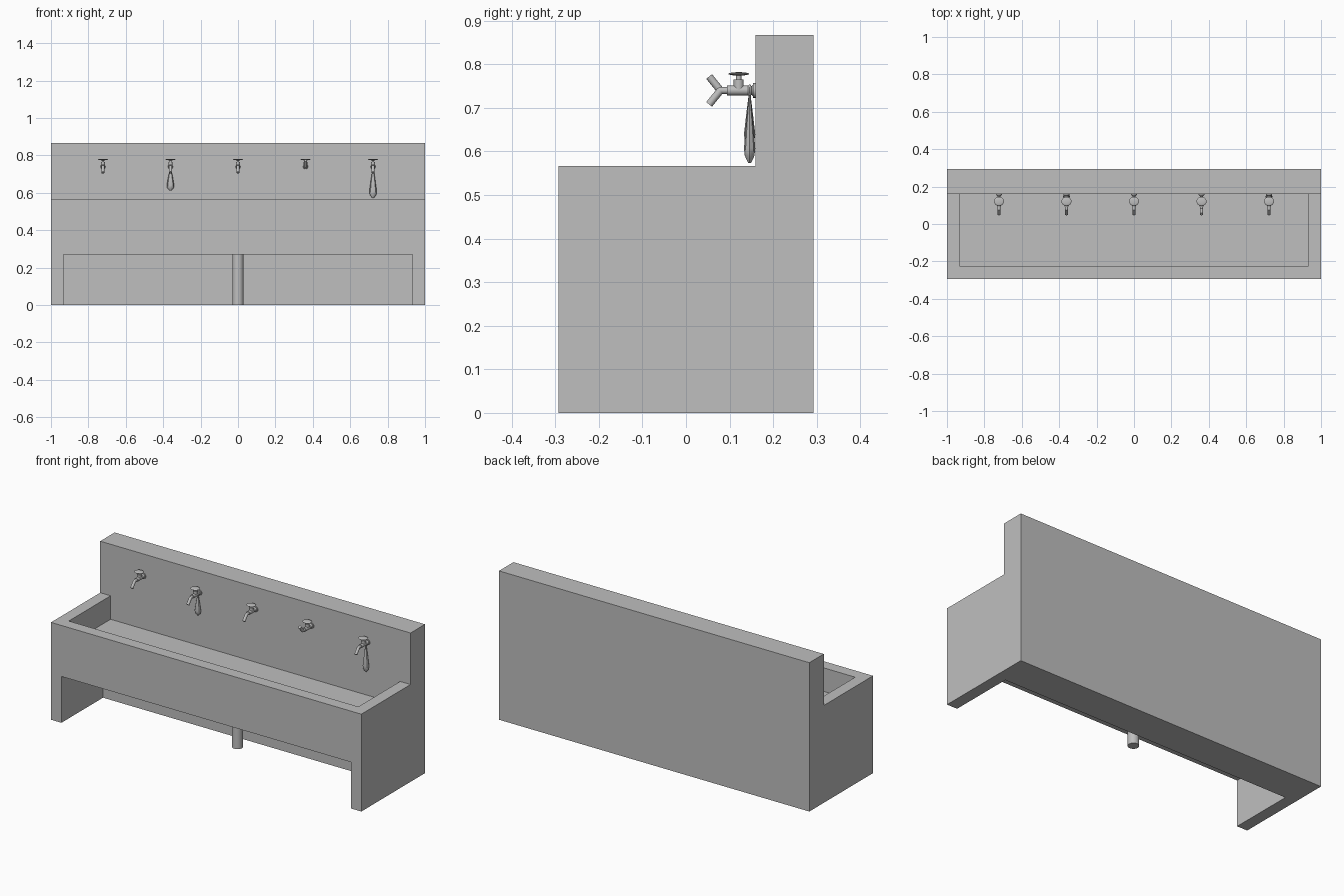
import bpy, bmesh, math
from mathutils import Vector, Matrix

if "Cube" in bpy.data.objects:
    bpy.data.objects.remove(bpy.data.objects["Cube"], do_unlink=True)

grey = bpy.data.materials.new("plain_grey")
grey.use_nodes = True
colour = (0.52, 0.52, 0.52, 1)
grey.diffuse_color = colour
grey.node_tree.nodes["Principled BSDF"].inputs["Base Color"].default_value = colour


def finish(bm, name, smooth=True):
    """Turn a bmesh into a named object in the scene."""
    bmesh.ops.recalc_face_normals(bm, faces=bm.faces)
    mesh = bpy.data.meshes.new(name)
    bm.to_mesh(mesh)
    bm.free()
    obj = bpy.data.objects.new(name, mesh)
    bpy.context.collection.objects.link(obj)
    mesh.materials.append(grey)
    bpy.ops.object.select_all(action="DESELECT")
    obj.select_set(True)
    bpy.context.view_layer.objects.active = obj
    if smooth:
        bpy.ops.object.shade_smooth_by_angle(angle=math.radians(40))
    return obj


def rod(bm, a, b, r1, r2=None, sides=16):
    """Capped cylinder or cone from point a to point b."""
    a, b = Vector(a), Vector(b)
    turn = (b - a).to_track_quat("Z", "Y").to_matrix().to_4x4()
    bmesh.ops.create_cone(bm, cap_ends=True, segments=sides, radius1=r1,
                          radius2=r1 if r2 is None else r2, depth=(b - a).length,
                          matrix=Matrix.Translation((a + b) / 2) @ turn)


def ball(bm, centre, size):
    bmesh.ops.create_uvsphere(bm, u_segments=16, v_segments=8, radius=1,
                              matrix=Matrix.Translation(centre) @ Matrix.Diagonal((*size, 1)))


def prism(name, profile, half):
    """Extrude a (y, z) profile along x from -half to half."""
    bm = bmesh.new()
    face = bm.faces.new([bm.verts.new((-half, y, z)) for y, z in profile])
    out = bmesh.ops.extrude_face_region(bm, geom=[face])["geom"]
    bmesh.ops.translate(bm, vec=(2 * half, 0, 0),
                        verts=[v for v in out if isinstance(v, bmesh.types.BMVert)])
    return finish(bm, name, smooth=False)


def box_profile(y0, y1, z0, z1):
    return [(y0, z0), (y1, z0), (y1, z1), (y0, z1)]


# Trough block with raised back wall
FRONT, BACK, WALL, RIM, TOP = -0.293, 0.293, 0.16, 0.567, 0.867
trough = prism("trough", [(FRONT, 0), (BACK, 0), (BACK, TOP), (WALL, TOP),
                          (WALL, RIM), (FRONT, RIM)], 1)

# Hollow out the basin and the open space underneath
for name, profile in (("basin_cutter", box_profile(-0.225, WALL, 0.43, 0.7)),
                      ("underside_cutter", box_profile(-0.5, 0.09, -0.2, 0.27))):
    cutter = prism(name, profile, 0.933)
    cutter.hide_render = True
    mod = trough.modifiers.new(name, "BOOLEAN")
    mod.operation, mod.solver, mod.object = "DIFFERENCE", "EXACT", cutter
    bpy.context.view_layer.objects.active = trough
    bpy.ops.object.modifier_apply(modifier=name)
    bpy.data.objects.remove(cutter, do_unlink=True)

# Drain pipe
bm = bmesh.new()
rod(bm, (0, -0.005, 0), (0, -0.005, 0.275), 0.03, sides=24)
finish(bm, "drain_pipe")

AXIS = 0.74  # height of the tap bodies


def tap(name, x, spout):
    """Wall tap; spout is -1 for pointing down, 1 for turned up."""
    bm = bmesh.new()
    rod(bm, (x, WALL, AXIS), (x, 0.154, AXIS), 0.017)             # wall flange
    rod(bm, (x, 0.154, AXIS), (x, 0.146, AXIS), 0.013, 0.007)
    rod(bm, (x, 0.15, AXIS), (x, 0.138, AXIS), 0.008)             # neck
    rod(bm, (x, 0.142, AXIS), (x, 0.094, AXIS), 0.0115)           # body
    rod(bm, (x, 0.096, AXIS), (x, 0.079, AXIS), 0.008)            # nozzle
    ball(bm, (x, 0.079, AXIS), (0.008, 0.008, 0.008))             # bend
    rod(bm, (x, 0.079, AXIS), (x, 0.053, AXIS + spout * 0.032), 0.0085)
    rod(bm, (x, 0.121, AXIS), (x, 0.121, 0.765), 0.0115)          # bonnet
    rod(bm, (x, 0.121, 0.763), (x, 0.121, 0.777), 0.006)          # stem
    ball(bm, (x, 0.121, 0.778), (0.027, 0.024, 0.004))            # handle
    finish(bm, name)


def hanging_pouch(name, x, bottom, width):
    """Thin faceted bag tied around a tap neck."""
    bm = bmesh.new()
    y, top = 0.146, AXIS + 0.004
    length = top - bottom
    rings = [(1, 0.25), (0.85, 0.22), (0.55, 0.6), (0.2, 1), (0.1, 0.85), (0, 0.25)]
    loops = []
    for h, w in rings:
        loops.append([bm.verts.new((x + width * w * math.cos(a),
                                    y + 0.013 * w * math.sin(a), bottom + h * length))
                      for a in (i * math.tau / 8 for i in range(8))])
    for up, low in zip(loops, loops[1:]):
        for i in range(8):
            j = (i + 1) % 8
            bm.faces.new((up[i], up[j], low[j], low[i]))
    bm.faces.new(loops[0])
    bm.faces.new(loops[-1])
    # Tie loop
    ball(bm, (x, y, AXIS), (0.013, 0.006, 0.014))
    finish(bm, name)


# Row of five taps, the fourth with its spout turned up
for i in range(5):
    tap(f"tap_{i + 1}", (i - 2) * 0.361, 1 if i == 3 else -1)

hanging_pouch("short_pouch", -0.361, 0.613, 0.02)
hanging_pouch("long_pouch", 0.722, 0.573, 0.02)
